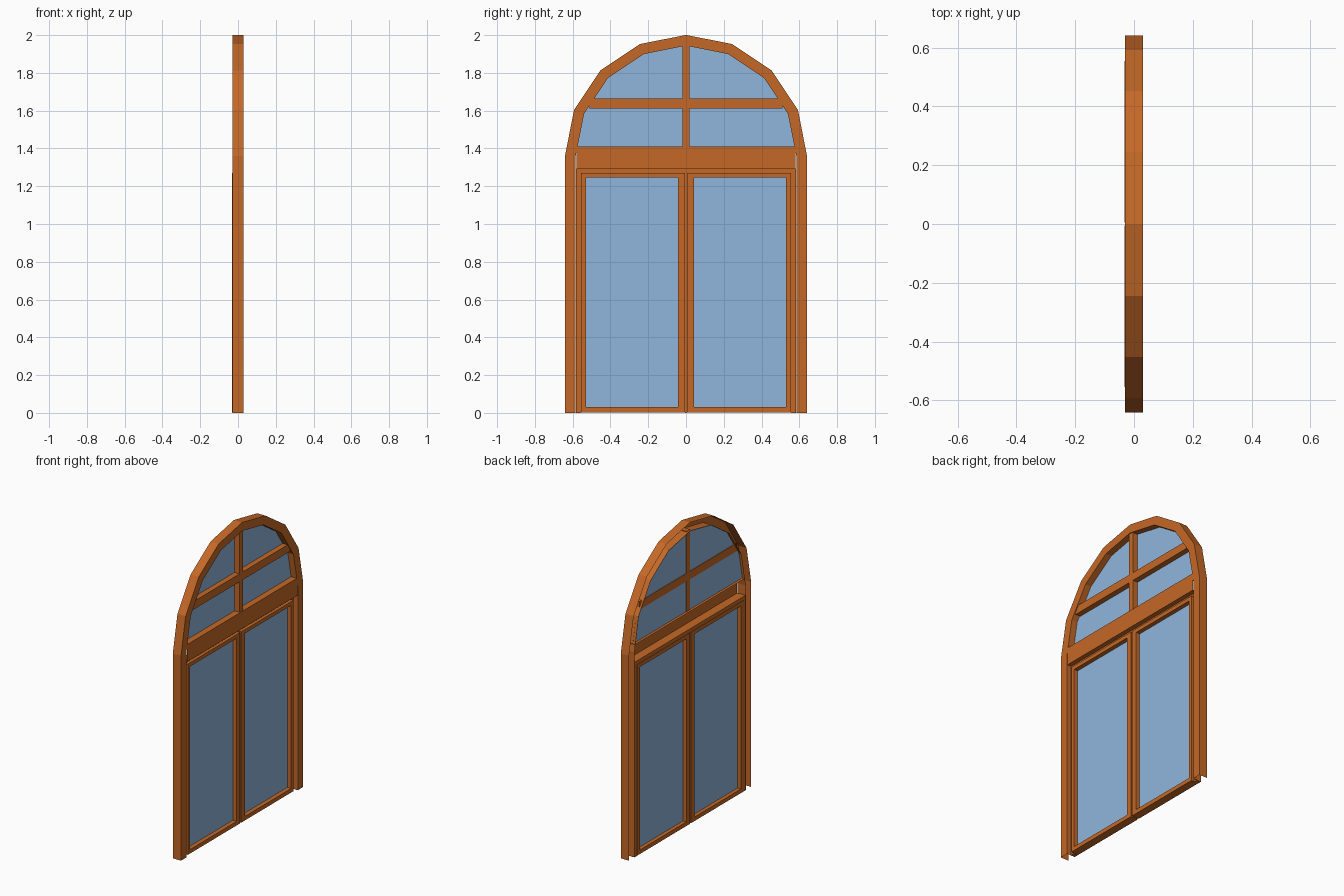
import bpy, math

if "Cube" in bpy.data.objects:
    bpy.data.objects.remove(bpy.data.objects["Cube"])

def material(name, col):
    m = bpy.data.materials.new(name)
    m.diffuse_color = (*col, 1)
    m.use_nodes = True
    m.node_tree.nodes["Principled BSDF"].inputs["Base Color"].default_value = m.diffuse_color
    return m

WOOD = material("wood", (0.56, 0.14, 0.02))
GLASS = material("glass", (0.28, 0.46, 0.71))

def mesh(name, verts, faces, mat):
    me = bpy.data.meshes.new(name)
    me.from_pydata(verts, [], faces)
    me.materials.append(mat)
    ob = bpy.data.objects.new(name, me)
    bpy.context.collection.objects.link(ob)
    return ob

def box(name, x, y, z, mat=WOOD):
    v = [(a, b, c) for a in x for b in y for c in z]
    f = [(0, 1, 3, 2), (4, 6, 7, 5), (0, 4, 5, 1), (2, 3, 7, 6), (0, 2, 6, 4), (1, 5, 7, 3)]
    return mesh(name, v, f, mat)

def loft(name, rows, mat=WOOD):
    n = len(rows[0])
    f = [(r * n + i, r * n + i + 1, (r + 1) * n + i + 1, (r + 1) * n + i)
         for r in range(len(rows) - 1) for i in range(n - 1)]
    return mesh(name, [p for r in rows for p in r], f, mat)

FRONT, BACK = 0.03, -0.03
R_OUT, R_IN, SPRING = 0.641, 0.584, 1.36

def arch(r):
    return [(r * math.cos(math.pi * i / 8), SPRING + r * math.sin(math.pi * i / 8)) for i in range(9)]

def path(r, x):
    pts = [(r, 0)] + arch(r) + [(-r, 0)]
    return [(x, y, z) for y, z in pts]

# Arched casing: channel section, open at the back
loft("arched_casing", [path(R_OUT, BACK), path(R_OUT, FRONT), path(R_IN, FRONT), path(R_IN, BACK)])

# Transom rail: same open channel
loft("transom", [[(x, -0.58, z), (x, 0.58, z)] for x, z in
                 ((BACK, 1.295), (FRONT, 1.295), (FRONT, 1.41), (BACK, 1.41))])

# Arched light: one pane and crossing glazing bars
pane = [(0.575, 1.41)] + arch(R_IN)[1:-1] + [(-0.575, 1.41)]
mesh("arched_glass", [(-0.012, y, z) for y, z in pane], [list(range(len(pane)))], GLASS)
box("vertical_bar", (-0.016, 0.024), (-0.018, 0.018), (1.41, 1.945))
for s, side in ((-1, "left"), (1, "right")):
    y_end = 0.51
    box(side + "_cross_bar", (-0.016, 0.024), sorted((s * 0.018, s * y_end)), (1.612, 1.665))

# Recessed stops around the casements
for s, side in ((-1, "left"), (1, "right")):
    box(side + "_stop", (-0.03, 0.0), sorted((s * 0.555, s * 0.582)), (0, 1.295))
box("top_stop", (-0.03, 0.0), (-0.555, 0.555), (1.27, 1.295))
box("meeting_strip", (-0.02, 0.0), (-0.005, 0.005), (0.0, 1.27))

# Pair of casements: a mitred rectangular frame holding a pane
def casement(side, s):
    def ring(a, b, lo, hi, x):
        return [(x, s * y, z) for y, z in ((a, lo), (b, lo), (b, hi), (a, hi), (a, lo))]
    outer = (0.005, 0.555, 0.003, 1.27)
    inner = (0.043, 0.53, 0.03, 1.245)
    xf, xb = 0.02, -0.033
    loft(side + "_casement_frame", [ring(*outer, xb), ring(*outer, xf), ring(*inner, xf),
                                    ring(*inner, xb), ring(*outer, xb)])
    mesh(side + "_glass", ring(*inner, -0.008)[:4], [(0, 1, 2, 3)], GLASS)

casement("left", -1)
casement("right", 1)
